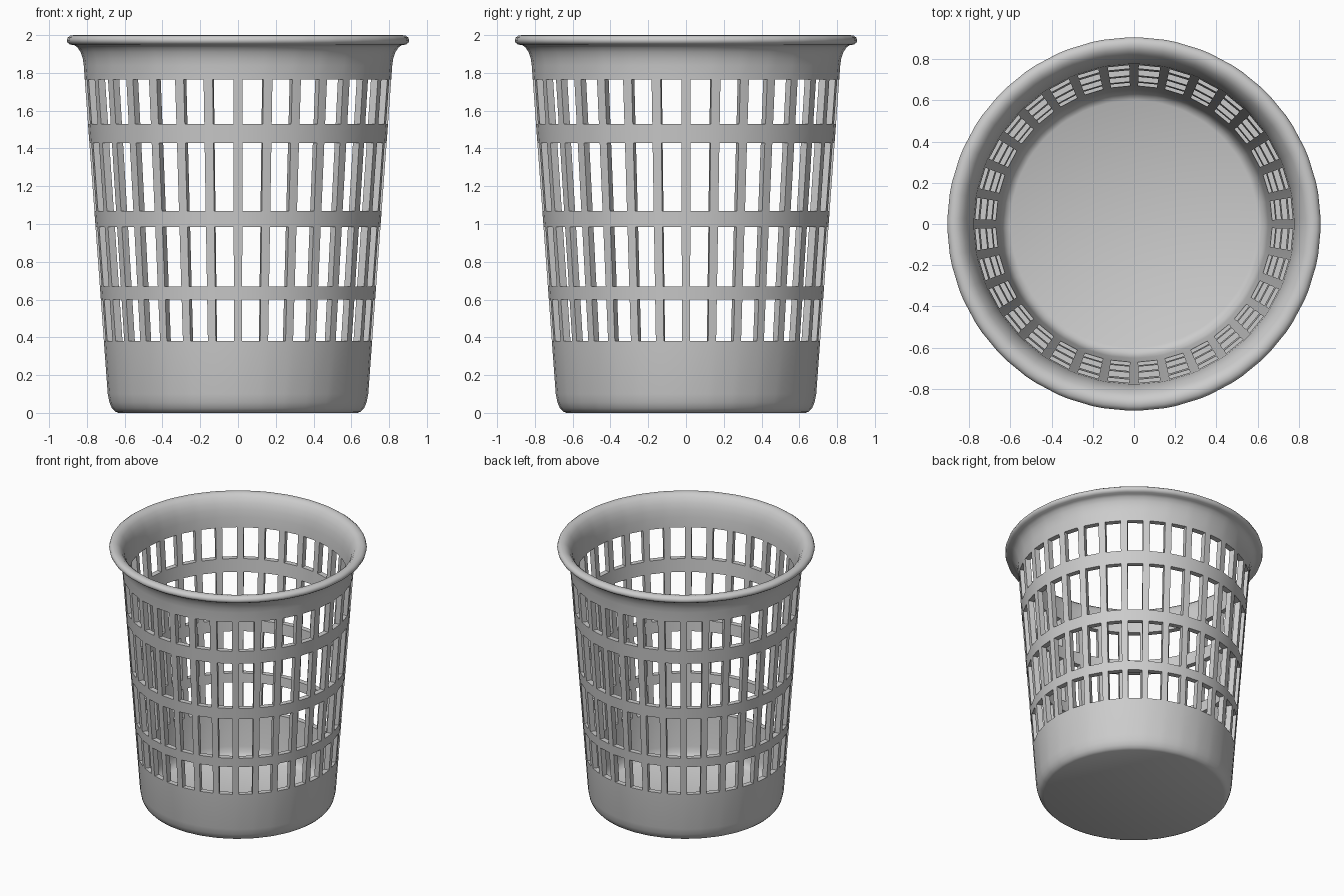
import bpy, bmesh, math

if "Cube" in bpy.data.objects:
    bpy.data.objects.remove(bpy.data.objects["Cube"])

COUNT = 32                       # slots around the basket
RIB_HALF = 0.023                 # half width of an upright rib
THICK = 0.04
ROWS = [(0.38, 0.60), (0.67, 0.985), (1.07, 1.43), (1.53, 1.765)]


def wall_r(z):
    return 0.69 + (z - 0.1) * 0.0731


levels = [z for row in ROWS for z in row]

# Closed profile: outer base corner, outer wall, rolled rim, inner wall, inner floor
base = [(0.635, 0.0), (0.652, 0.008), (0.668, 0.025), (0.681, 0.055), (0.69, 0.1)]
outer = [(wall_r(z), z) for z in levels]
rim = [(0.817, 1.84), (0.822, 1.875), (0.834, 1.91), (0.85, 1.935), (0.868, 1.947),
       (0.89, 1.95), (0.903, 1.96), (0.907, 1.973), (0.902, 1.987), (0.888, 1.997),
       (0.87, 2.0), (0.848, 1.995), (0.825, 1.975), (0.803, 1.94), (0.788, 1.895),
       (0.778, 1.84)]
inner = [(wall_r(z) - THICK, z) for z in reversed(levels)]
floor = [(0.651, 0.12), (0.642, 0.08), (0.625, 0.053), (0.6, 0.04)]
profile = base + outer + rim + inner + floor

o0 = len(base)
i0 = len(base) + len(outer) + len(rim)
n = len(levels)

# Profile segments that are open in the slot columns
open_segments = set()
for k in range(0, n, 2):
    open_segments.add(o0 + k)
    open_segments.add(i0 + k)

# Revolve: each slot column lies between two rib edges
bm = bmesh.new()
half = RIB_HALF / 0.76
angles = []
for c in range(COUNT):
    a = 2 * math.pi * c / COUNT
    angles += [a - half, a + half]
rings = [[bm.verts.new((r * math.cos(a), r * math.sin(a), z)) for r, z in profile]
         for a in angles]

for c in range(len(rings)):
    A, B = rings[c], rings[(c + 1) % len(rings)]
    is_slot = c % 2 == 1
    for k in range(len(profile) - 1):
        if not (is_slot and k in open_segments):
            bm.faces.new((A[k], B[k], B[k + 1], A[k + 1]))
    # Slot side, top and bottom walls through the thickness
    if is_slot:
        for k in range(0, n, 2):
            lo, hi = o0 + k, o0 + k + 1
            lo_in, hi_in = i0 + n - 1 - k, i0 + n - 2 - k
            out = [A[lo], B[lo], B[hi], A[hi]]
            ins = [A[lo_in], B[lo_in], B[hi_in], A[hi_in]]
            for j in range(4):
                m = (j + 1) % 4
                bm.faces.new((out[j], out[m], ins[m], ins[j]))

# Underside and inner floor discs
bm.faces.new([ring[0] for ring in rings])
bm.faces.new([ring[-1] for ring in rings])
bmesh.ops.recalc_face_normals(bm, faces=bm.faces)

mesh = bpy.data.meshes.new("waste_basket")
bm.to_mesh(mesh)
bm.free()
basket = bpy.data.objects.new("waste_basket", mesh)
bpy.context.collection.objects.link(basket)
bpy.context.view_layer.objects.active = basket
basket.select_set(True)
bpy.ops.object.shade_smooth_by_angle(angle=math.radians(40))
